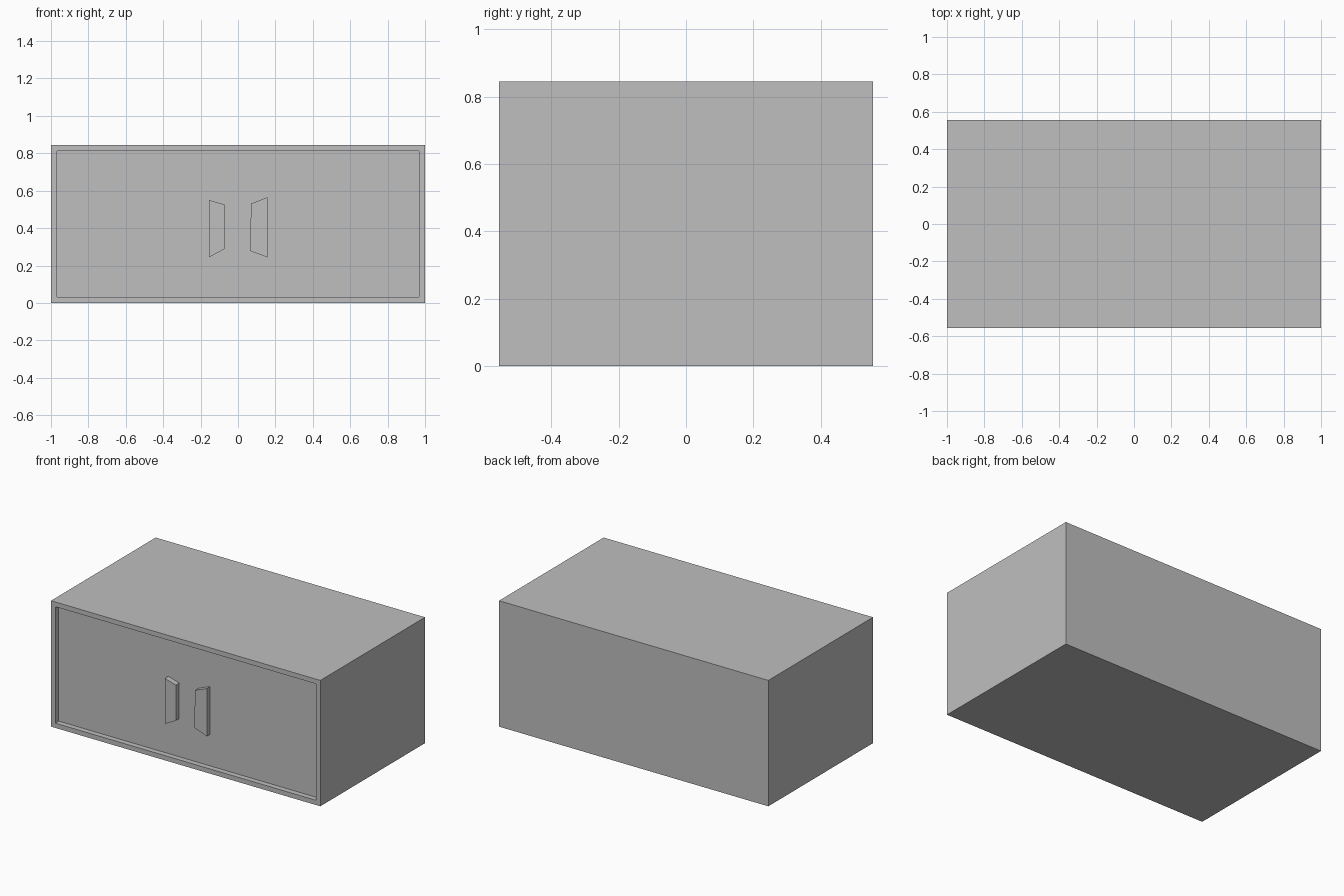
import bpy
import bmesh
from mathutils import Vector

old = bpy.data.objects.get("Cube")
if old:
    bpy.data.objects.remove(old, do_unlink=True)

WIDTH, DEPTH, HEIGHT = 2.0, 1.11, 0.845
FRAME, RECESS = 0.045, 0.036
FRONT = -DEPTH / 2

grey = bpy.data.materials.new("plain grey")
grey.use_nodes = True
colour = (0.52, 0.52, 0.52, 1)
grey.diffuse_color = colour
grey.node_tree.nodes["Principled BSDF"].inputs["Base Color"].default_value = colour


def add_object(name, bm):
    bmesh.ops.recalc_face_normals(bm, faces=bm.faces)
    mesh = bpy.data.meshes.new(name)
    bm.to_mesh(mesh)
    bm.free()
    mesh.materials.append(grey)
    obj = bpy.data.objects.new(name, mesh)
    bpy.context.collection.objects.link(obj)
    return obj


# Cabinet: a box whose front is inset and pushed back to leave a frame
bm = bmesh.new()
bmesh.ops.create_cube(bm, size=1)
bmesh.ops.scale(bm, vec=(WIDTH, DEPTH, HEIGHT), verts=bm.verts)
bmesh.ops.translate(bm, vec=(0, 0, HEIGHT / 2), verts=bm.verts)
front = min(bm.faces, key=lambda f: f.calc_center_median().y)
bmesh.ops.inset_region(bm, faces=[front], thickness=FRAME)
panel = bmesh.ops.extrude_discrete_faces(bm, faces=[front])["faces"][0]
bmesh.ops.translate(bm, vec=(0, RECESS, 0), verts=panel.verts)
add_object("cabinet", bm)


# Handles: tapered plates standing on the door panel, flush with the frame
def add_handle(name, outline):
    bm = bmesh.new()
    face = bm.faces.new([bm.verts.new((x, FRONT, z)) for x, z in outline])
    side = bmesh.ops.extrude_face_region(bm, geom=[face], use_keep_orig=True)
    moved = [v for v in side["geom"] if isinstance(v, bmesh.types.BMVert)]
    bmesh.ops.translate(bm, vec=Vector((0, RECESS, 0)), verts=moved)
    add_object(name, bm)


add_handle("right_door_handle", [(-0.155, 0.55), (-0.073, 0.527), (-0.073, 0.288), (-0.155, 0.244)])
add_handle("left_door_handle", [(0.157, 0.565), (0.07, 0.53), (0.064, 0.278), (0.157, 0.244)])
